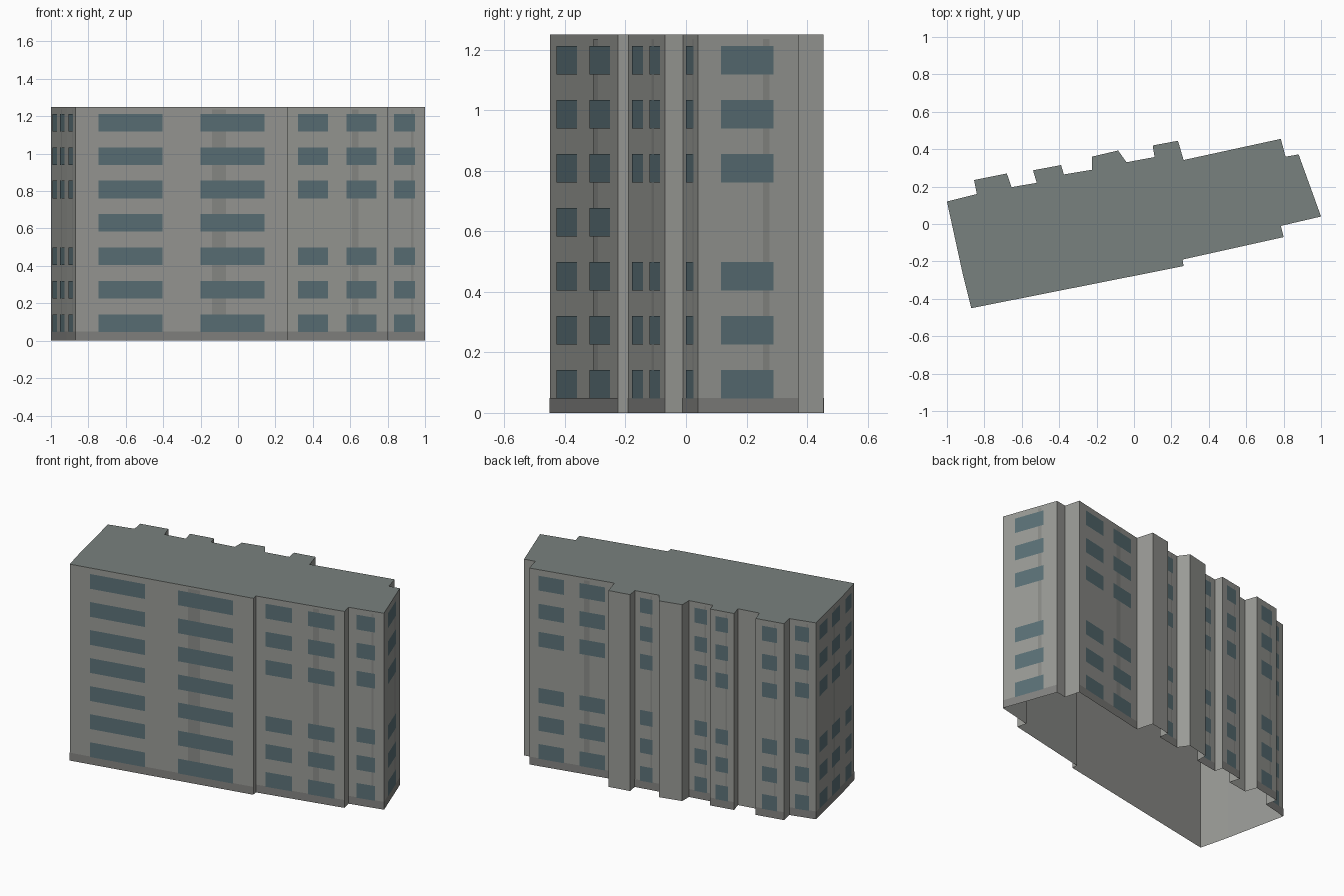
import bpy, bmesh
from mathutils import Vector

if "Cube" in bpy.data.objects:
    bpy.data.objects.remove(bpy.data.objects["Cube"])

H = 1.25
ROWS = 7
PITCH = H / ROWS

# Footprint, clockwise from the back-left corner
OUTLINE = [(-1, .12), (-.84, .16), (-.855, .235), (-.68, .27), (-.655, .197),
           (-.52, .22), (-.54, .287), (-.39, .315), (-.375, .265), (-.225, .29),
           (-.225, .36), (-.085, .393), (-.04, .33), (.11, .358), (.1, .42),
           (.235, .445), (.265, .342), (.785, .455), (.81, .36), (.88, .372),
           (1, .04), (.785, -.01), (.8, -.07), (.26, -.19), (.265, -.225),
           (-.87, -.45), (-.915, -.27)]
PTS = [Vector((x, y, 0)) for x, y in reversed(OUTLINE)]
WALLS = list(zip(PTS, PTS[1:] + PTS[:1]))
UP = Vector((0, 0, 1))


def material(name, r, g, b):
    m = bpy.data.materials.new(name)
    m.diffuse_color = (r, g, b, 1)
    m.use_nodes = True
    m.node_tree.nodes["Principled BSDF"].inputs["Base Color"].default_value = m.diffuse_color
    return m


def panel(bm, wall, u0, u1, z0, z1, off=0.0):
    """Flat rectangle on a wall, facing outward."""
    a, b = wall
    d = b - a
    out = d.normalized().cross(UP) * off
    bm.faces.new([bm.verts.new(a + d * u + UP * z + out)
                  for u, z in ((u0, z0), (u1, z0), (u1, z1), (u0, z1))])


def finish(bm, name, mat):
    bmesh.ops.remove_doubles(bm, verts=bm.verts, dist=1e-5)
    me = bpy.data.meshes.new(name)
    bm.to_mesh(me)
    bm.free()
    me.materials.append(mat)
    bpy.context.collection.objects.link(bpy.data.objects.new(name, me))


concrete = material("concrete", .32, .325, .305)
plinth_grey = material("plinth_grey", .23, .23, .22)
streak_grey = material("streak_grey", .255, .26, .245)
glass = material("glass", .105, .165, .185)
roofing = material("roofing", .19, .22, .21)

# Outer walls, open underneath
bm = bmesh.new()
for w in WALLS:
    panel(bm, w, 0, 1, 0, H)
finish(bm, "walls", concrete)

# Flat roof
bm = bmesh.new()
bm.faces.new([bm.verts.new(p + UP * H) for p in PTS])
finish(bm, "roof", roofing)

# Windows, plinth band and downpipe strip on every wall long enough
windows, plinth, strips = bmesh.new(), bmesh.new(), bmesh.new()
for w in WALLS:
    length = (w[1] - w[0]).length
    if length < .148:
        continue
    columns = [(.11, .41), (.59, .89)] if length > .375 else [(.225, .75)]
    panel(plinth, w, 0, 1, 0, .05, .001)
    panel(strips, w, .645, .71, .05, 1.235, .001)
    for row in range(ROWS):
        # the middle storey is blank except on the long front wall
        if row == 3 and length < 1:
            continue
        z = .047 + row * PITCH
        for u0, u1 in columns:
            panel(windows, w, u0, u1, z, z + .094, .002)
finish(windows, "windows", glass)
finish(plinth, "plinth", plinth_grey)
finish(strips, "downpipe_strips", streak_grey)
